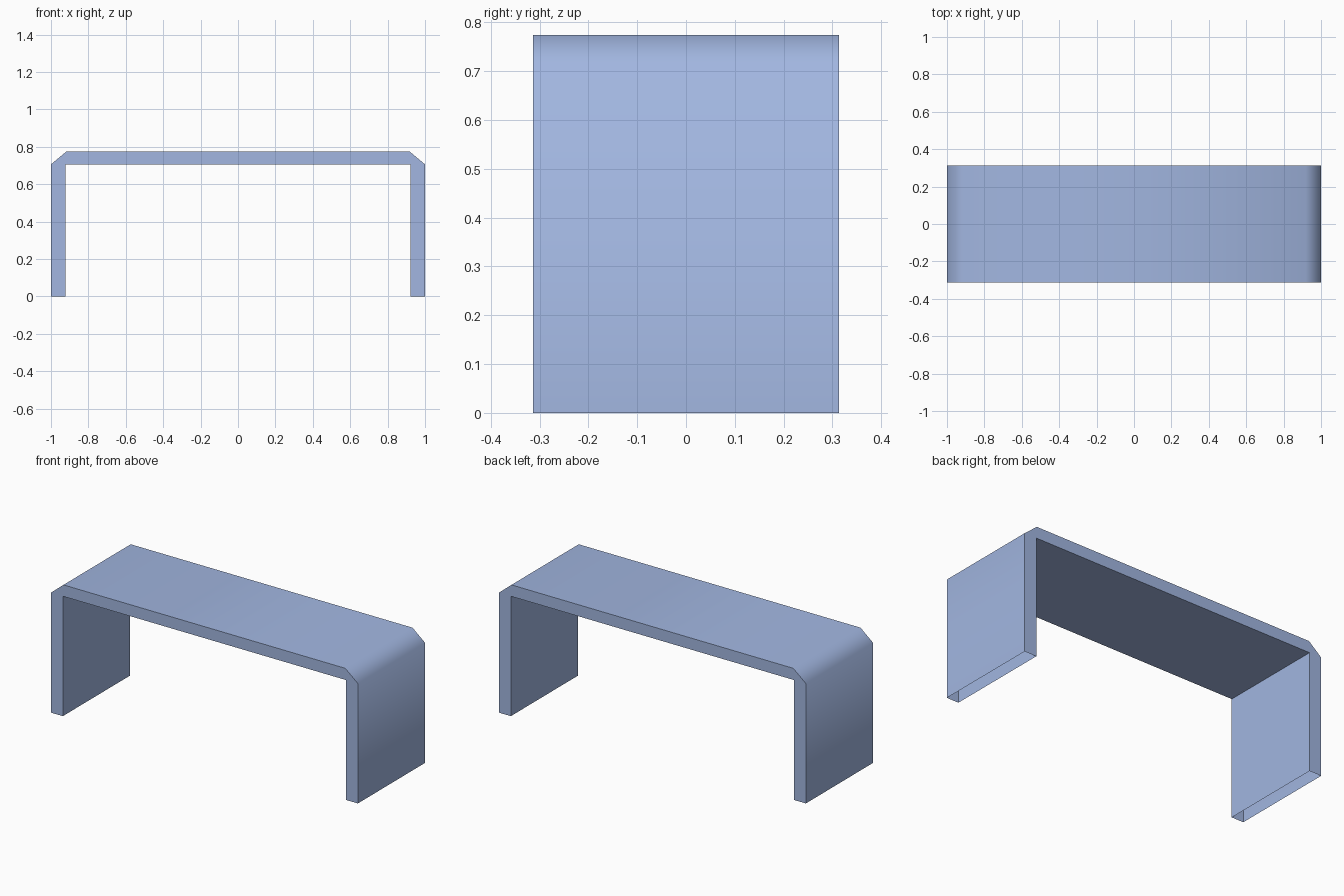
import bpy
import bmesh

if "Cube" in bpy.data.objects:
    bpy.data.objects.remove(bpy.data.objects["Cube"])

HALF_DEPTH = 0.313

blue = bpy.data.materials.new("soft_blue")
blue.diffuse_color = (0.36, 0.47, 0.75, 1.0)
blue.use_nodes = True
blue.node_tree.nodes["Principled BSDF"].inputs["Base Color"].default_value = blue.diffuse_color

# Arch profile (x, z): right half, then mirrored to the left
outer_half = [(1.0, 0.0), (1.0, 0.706), (0.918, 0.774)]
inner_half = [(0.922, 0.0), (0.922, 0.706)]


def mirrored(half):
    return half + [(-x, z) for x, z in reversed(half)]


profile = mirrored(outer_half) + list(reversed(mirrored(inner_half)))

# Bench shell: profile capped front and back, leg bottoms left open
bm = bmesh.new()
front = [bm.verts.new((x, -HALF_DEPTH, z)) for x, z in profile]
back = [bm.verts.new((x, HALF_DEPTH, z)) for x, z in profile]
bm.faces.new(front)
bm.faces.new(list(reversed(back)))
for i in range(len(profile)):
    j = (i + 1) % len(profile)
    if profile[i][1] == 0.0 and profile[j][1] == 0.0:
        continue  # open underside of a leg
    bm.faces.new((front[j], front[i], back[i], back[j]))
# Make the front cap face -y, so every face points outward
bm.normal_update()
bm.faces.ensure_lookup_table()
if bm.faces[0].normal.y > 0:
    bmesh.ops.reverse_faces(bm, faces=bm.faces[:])

mesh = bpy.data.meshes.new("bench_shell")
bm.to_mesh(mesh)
bm.free()
mesh.materials.append(blue)
bench = bpy.data.objects.new("bench_shell", mesh)
bpy.context.collection.objects.link(bench)

# Smooth over the bevelled shoulders, sharp at right angles
bpy.context.view_layer.objects.active = bench
bench.select_set(True)
bpy.ops.object.shade_smooth_by_angle(angle=1.05)
